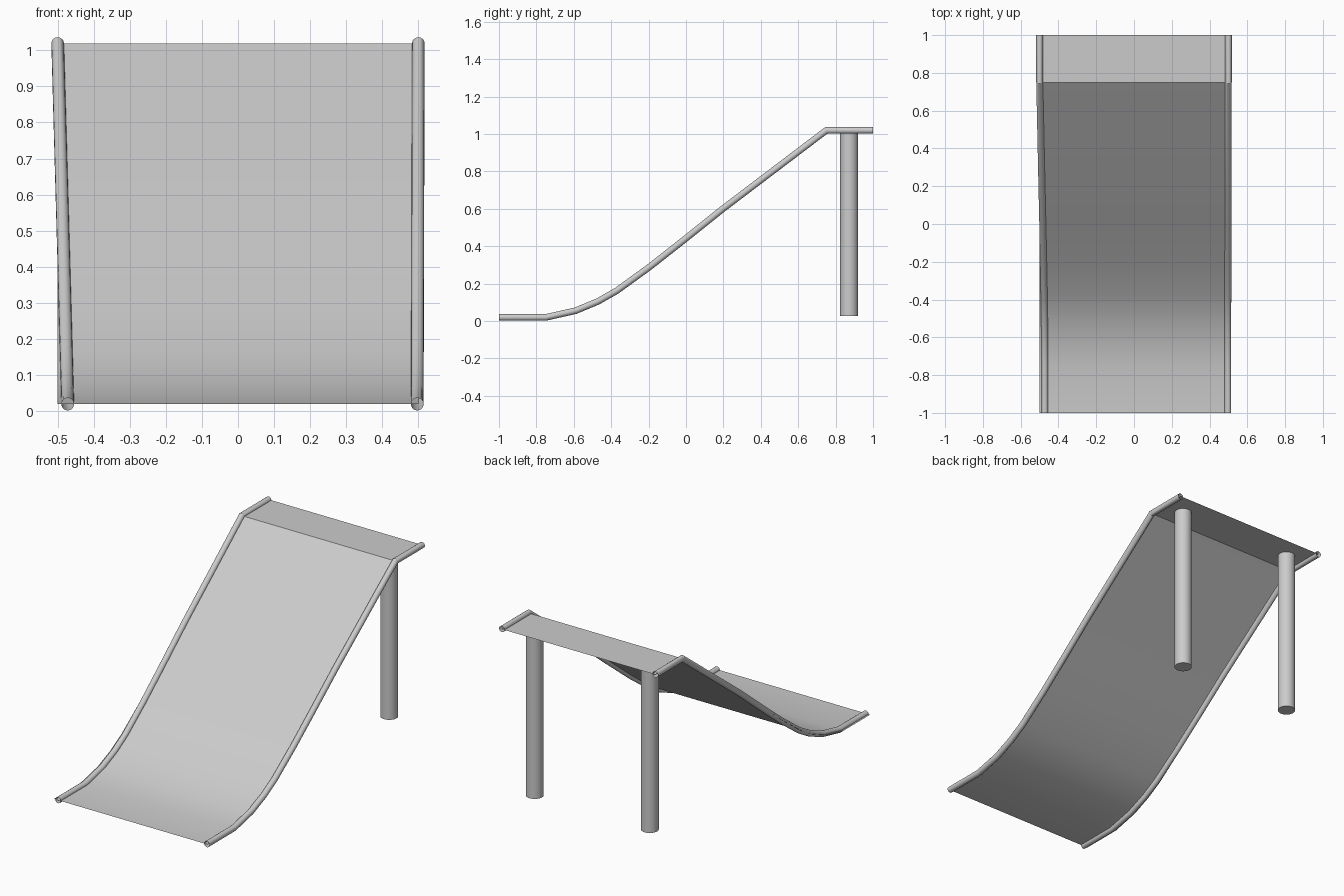
import bpy, bmesh, math
from mathutils import Vector

cube = bpy.data.objects.get("Cube")
if cube:
    bpy.data.objects.remove(cube, do_unlink=True)

grey = bpy.data.materials.new("light grey")
grey.use_nodes = True
colour = (0.6, 0.6, 0.6, 1)
grey.diffuse_color = colour
grey.node_tree.nodes["Principled BSDF"].inputs["Base Color"].default_value = colour

# Side profile of the ramp as (y, z), from the foot to the platform
PROFILE = [(-1, .019), (-.75, .019), (-.59, .055), (-.47, .105), (-.37, .162),
           (-.2, .285), (0, .442), (.2, .602), (.75, 1.019), (1, 1.019)]


def finish(name, bm, angle=30):
    mesh = bpy.data.meshes.new(name)
    bm.to_mesh(mesh)
    bm.free()
    mesh.materials.append(grey)
    obj = bpy.data.objects.new(name, mesh)
    bpy.context.collection.objects.link(obj)
    bpy.ops.object.select_all(action="DESELECT")
    obj.select_set(True)
    bpy.context.view_layer.objects.active = obj
    bpy.ops.object.shade_smooth_by_angle(angle=math.radians(angle))
    return obj


def bridge(bm, rows, closed):
    for a, b in zip(rows, rows[1:]):
        n = len(a)
        for i in range(n if closed else n - 1):
            j = (i + 1) % n
            bm.faces.new((a[i], a[j], b[j], b[i]))


# Thin bent sheet
bm = bmesh.new()
rows = [[bm.verts.new((x, y, z)) for x in (-.5, .5)] for y, z in PROFILE]
bridge(bm, rows, False)
finish("ramp_sheet", bm)


# Round rails swept along the sheet edges with mitred bends
def rail(name, x_top, x_foot, radius=.0175, sides=16):
    bm = bmesh.new()
    pts = [Vector(p) for p in PROFILE]
    rows = []
    for i, p in enumerate(pts):
        before = (p - pts[i - 1]).normalized() if i else None
        after = (pts[i + 1] - p).normalized() if i + 1 < len(pts) else None
        before, after = before or after, after or before
        along = (before + after).normalized()
        up = Vector((-along.y, along.x)) / along.dot(before)
        t = min(1, max(0, (p.y - .019)))
        x = x_foot + (x_top - x_foot) * t
        row = []
        for k in range(sides):
            a = math.tau * k / sides
            q = p + up * radius * math.sin(a)
            row.append(bm.verts.new((x + radius * math.cos(a), q.x, q.y)))
        rows.append(row)
    bridge(bm, rows, True)
    bmesh.ops.recalc_face_normals(bm, faces=bm.faces)
    finish(name, bm, 25)


rail("left_rail", .5, .497)
rail("right_rail", -.5, -.472)

# Two round legs under the platform
for name, x in (("left_leg", .375), ("right_leg", -.375)):
    bm = bmesh.new()
    bmesh.ops.create_cone(bm, cap_ends=True, segments=32, radius1=.048,
                          radius2=.048, depth=.99)
    leg = finish(name, bm)
    leg.location = (x, .872, .521)
